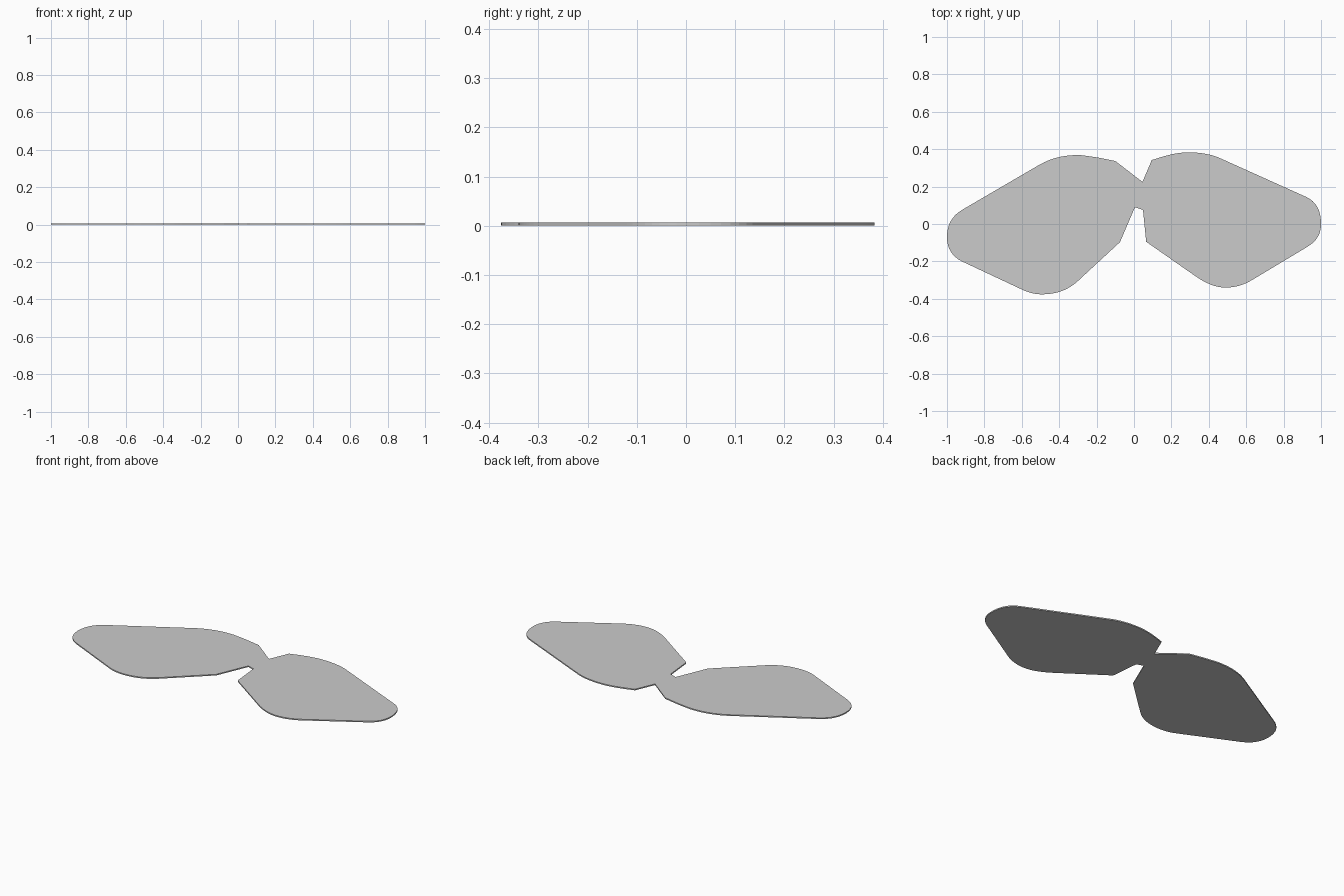
import bpy, bmesh
from mathutils import Vector

if "Cube" in bpy.data.objects:
    bpy.data.objects.remove(bpy.data.objects["Cube"])

THICK = 0.007
STEPS = 8

# Outline anti-clockwise: 1 point = corner, 3 points = rounded edge (start, control, end)
OUTLINE = [
    # left lens
    [(0.045, 0.225)],
    [(-0.10, 0.337)],
    [(-0.19, 0.355), (-0.29, 0.37), (-0.29, 0.368)],
    [(-0.29, 0.368), (-0.405, 0.372), (-0.50, 0.32)],
    [(-0.92, 0.075), (-1.0, 0.028), (-1.0, -0.07)],
    [(-1.0, -0.07), (-1.0, -0.16), (-0.92, -0.20)],
    [(-0.60, -0.35), (-0.547, -0.376), (-0.49, -0.376)],
    [(-0.49, -0.376), (-0.376, -0.376), (-0.30, -0.305)],
    [(-0.075, -0.097)],
    # bridge
    [(0.005, 0.09)],
    [(0.048, 0.075)],
    # right lens
    [(0.065, -0.095)],
    [(0.33, -0.28), (0.416, -0.34), (0.49, -0.34)],
    [(0.49, -0.34), (0.563, -0.34), (0.63, -0.30)],
    [(0.93, -0.12), (1.0, -0.078), (1.0, 0.0)],
    [(1.0, 0.0), (1.0, 0.109), (0.92, 0.145)],
    [(0.46, 0.352), (0.391, 0.383), (0.29, 0.383)],
    [(0.29, 0.383), (0.227, 0.383), (0.14, 0.356)],
    [(0.095, 0.342)],
]


def trace(segments):
    pts = []
    for seg in segments:
        if len(seg) == 1:
            new = [Vector(seg[0])]
        else:
            a, c, b = map(Vector, seg)
            new = [a * (1 - t) ** 2 + c * 2 * t * (1 - t) + b * t * t
                   for t in (i / STEPS for i in range(STEPS + 1))]
        for p in new:
            if not pts or (p - pts[-1]).length > 1e-3:
                pts.append(p)
    return pts


# Flat plate: two rounded lenses joined by a narrow bridge
bm = bmesh.new()
face = bm.faces.new([bm.verts.new((p.x, p.y, 0)) for p in trace(OUTLINE)])
ext = bmesh.ops.extrude_face_region(bm, geom=[face], use_keep_orig=True)
top = [g for g in ext["geom"] if isinstance(g, bmesh.types.BMVert)]
bmesh.ops.translate(bm, vec=(0, 0, THICK), verts=top)
bmesh.ops.recalc_face_normals(bm, faces=bm.faces)
mesh = bpy.data.meshes.new("lens_plate")
bm.to_mesh(mesh)
bm.free()
plate = bpy.data.objects.new("lens_plate", mesh)
bpy.context.collection.objects.link(plate)
